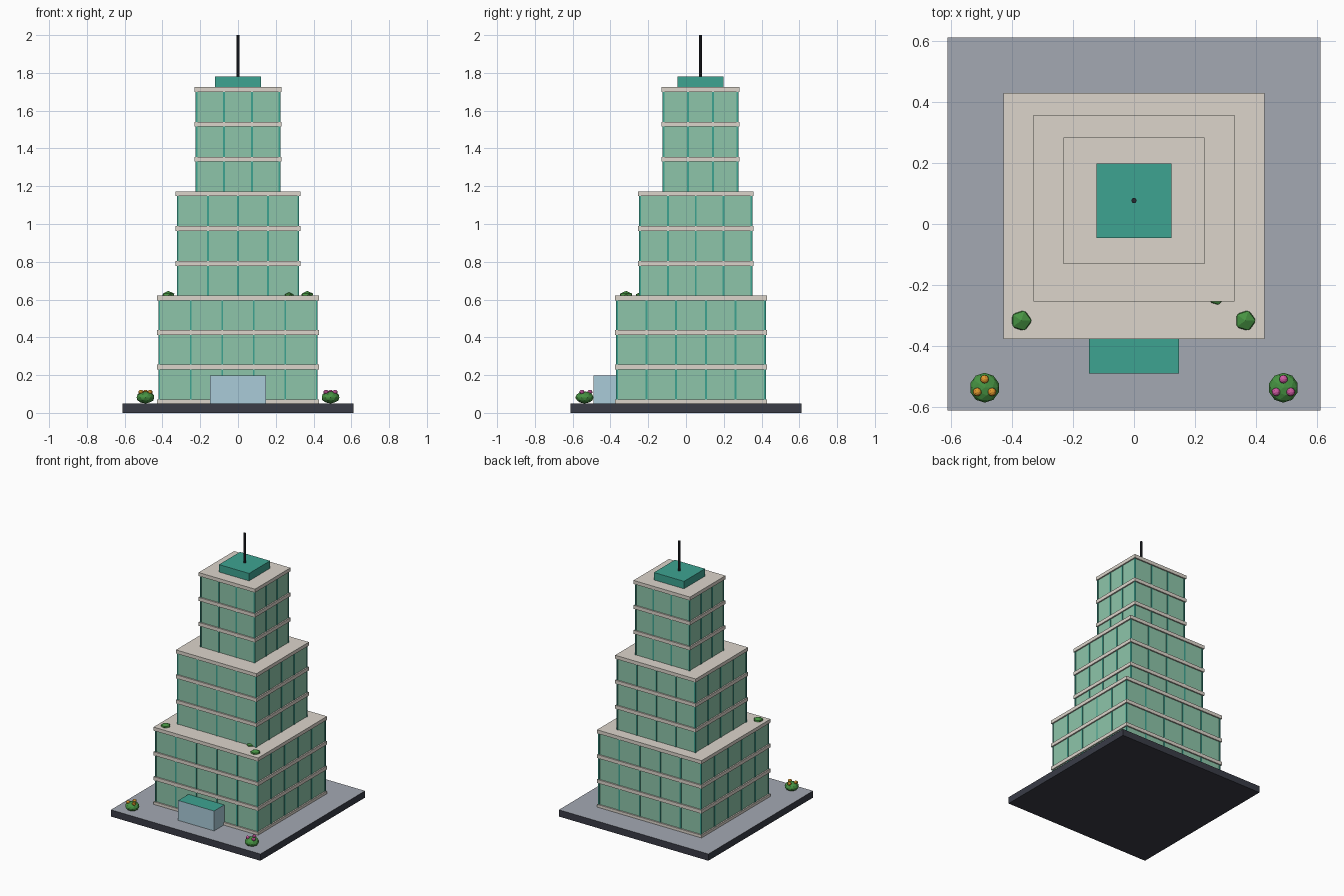
import bpy
from math import cos, sin, radians

if "Cube" in bpy.data.objects:
    bpy.data.objects.remove(bpy.data.objects["Cube"])


def material(name, r, g, b):
    m = bpy.data.materials.new(name)
    m.diffuse_color = [(c / 255) ** 2.2 for c in (r, g, b)] + [1]
    m.use_nodes = True
    m.node_tree.nodes["Principled BSDF"].inputs["Base Color"].default_value = m.diffuse_color
    return m


GLASS = material("green_glass", 140, 196, 168)
TEAL = material("teal", 64, 162, 144)
STONE = material("stone", 219, 212, 202)
DARK = material("dark", 60, 62, 72)
BLACK = material("mast_black", 42, 44, 50)
PAVING = material("paving", 162, 167, 177)
BLUE = material("entrance_glass", 168, 202, 216)
LEAF = material("leaf", 72, 145, 68)
ORANGE = material("orange_flower", 222, 150, 50)
PINK = material("pink_flower", 205, 90, 160)


def box(name, x0, x1, y0, y1, z0, z1, mat, top=None):
    bpy.ops.mesh.primitive_cube_add(size=1, location=((x0 + x1) / 2, (y0 + y1) / 2, (z0 + z1) / 2))
    o = bpy.context.object
    o.name = name
    o.scale = (x1 - x0, y1 - y0, z1 - z0)
    o.data.materials.append(mat)
    if top:
        o.data.materials.append(top)
        for p in o.data.polygons:
            if p.normal.z > 0.5:
                p.material_index = 1
    return o


def ball(name, loc, scale, mat, sub=1):
    bpy.ops.mesh.primitive_ico_sphere_add(subdivisions=sub, radius=1, location=loc)
    o = bpy.context.object
    o.name = name
    o.scale = scale
    o.data.materials.append(mat)


def tier(name, hx, y0, y1, z0, z1, bays, slab_tops):
    # hx, y0, y1 are the floor slab limits; glass and mullions sit just inside
    g, m, w = 0.010, 0.006, 0.005
    box(name + "_glass", -hx + g, hx - g, y0 + g, y1 - g, z0, z1 - 0.01, GLASS)
    for i, t in enumerate(slab_tops):
        box(f"{name}_slab_{i}", -hx, hx, y0, y1, max(t - 0.026, 0.05), t, STONE)
    for i in range(bays + 1):
        f = i / bays
        x = (-hx + m + w) + f * 2 * (hx - m - w)
        y = (y0 + m + w) + f * (y1 - y0 - 2 * (m + w))
        if 0 < i < bays:
            # one bar through the glass gives a mullion on both opposite faces
            box(f"{name}_mullion_x_{i}", x - w, x + w, y0 + m, y1 - m, z0, z1 - 0.012, TEAL)
            box(f"{name}_mullion_y_{i}", -hx + m, hx - m, y - w, y + w, z0, z1 - 0.012, TEAL)
        else:
            # corner posts
            for j, yc in enumerate((y0 + m + w, y1 - m - w)):
                box(f"{name}_corner_{i}_{j}", x - w, x + w, yc - w, yc + w, z0, z1 - 0.012, TEAL)


# Paved base
box("base", -0.612, 0.612, -0.612, 0.612, 0, 0.05, DARK, PAVING)

# Three stepped tiers
tier("lower_tier", 0.428, -0.377, 0.430, 0.05, 0.622, 5, (0.070, 0.255, 0.439, 0.622))
tier("middle_tier", 0.330, -0.255, 0.358, 0.61, 1.173, 4, (0.803, 0.989, 1.173))
tier("upper_tier", 0.231, -0.131, 0.284, 1.16, 1.725, 3, (1.356, 1.541, 1.725))

# Roof plant box and mast
box("roof_box", -0.123, 0.123, -0.046, 0.199, 1.725, 1.78, TEAL)
bpy.ops.mesh.primitive_cylinder_add(vertices=8, radius=0.009, depth=0.23, location=(0, 0.077, 1.885))
mast = bpy.context.object
mast.name = "mast"
mast.data.materials.append(BLACK)

# Entrance block
box("entrance", -0.147, 0.147, -0.49, -0.37, 0.05, 0.197, BLUE, TEAL)

# Ground bushes with flowers
for side, mat in ((-1, ORANGE), (1, PINK)):
    cx, cy = side * 0.49, -0.537
    ball("flower_bush", (cx, cy, 0.082), (0.049, 0.049, 0.032), LEAF, 2)
    for a in (90, 210, 330):
        ball("flower", (cx + 0.028 * cos(radians(a)), cy + 0.028 * sin(radians(a)), 0.110),
             (0.014, 0.014, 0.012), mat, 2)

# Terrace shrubs
for x, y, r in ((-0.37, -0.317, 0.037), (0.365, -0.317, 0.037), (0.27, -0.24, 0.028)):
    ball("terrace_shrub", (x, y, 0.62), (r, r, r * 0.7), LEAF)
